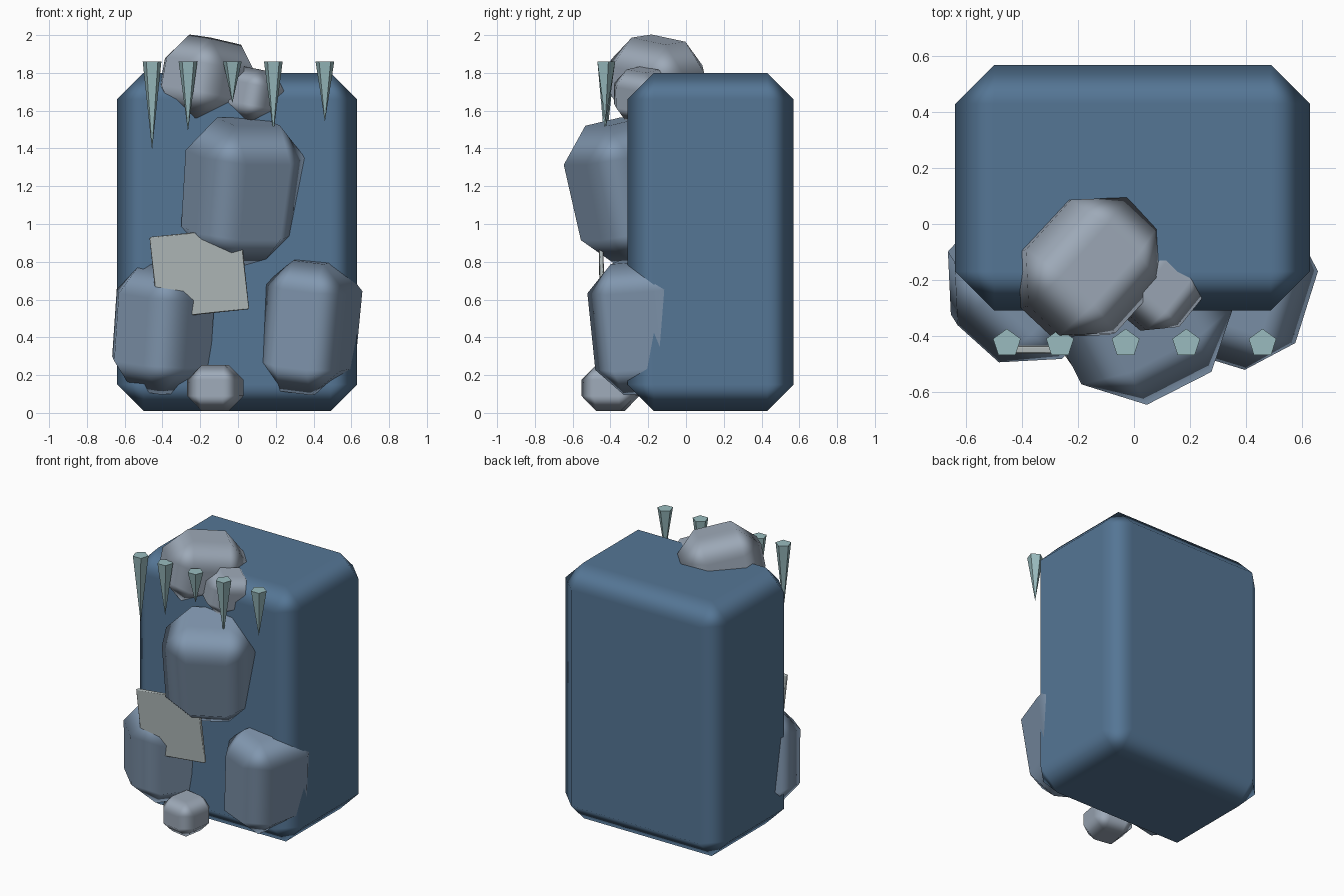
import bpy
from math import radians

if "Cube" in bpy.data.objects:
    bpy.data.objects.remove(bpy.data.objects["Cube"])


def material(name, rgb):
    m = bpy.data.materials.new(name)
    m.diffuse_color = (*rgb, 1)
    m.use_nodes = True
    m.node_tree.nodes["Principled BSDF"].inputs["Base Color"].default_value = m.diffuse_color
    return m


ICE = material("deep_ice", (0.09, 0.18, 0.30))
FROST = material("frosted_stone", (0.22, 0.31, 0.43))
PALE = material("pale_stone", (0.34, 0.40, 0.48))
PLATE = material("plate_grey", (0.42, 0.47, 0.47))
SPIKE = material("icicle_ice", (0.32, 0.50, 0.52))


def chunk(name, loc, size, bevel, mat, rot=(0, 0, 0), taper=1.0):
    """Chamfered box; taper narrows the bottom."""
    bpy.ops.mesh.primitive_cube_add(size=1, location=loc,
                                    rotation=[radians(a) for a in rot])
    ob = bpy.context.object
    ob.name = name
    for v in ob.data.vertices:
        k = taper if v.co.z < 0 else 1.0
        v.co = (v.co.x * size[0] * k, v.co.y * size[1] * k, v.co.z * size[2])
    bpy.ops.object.shade_smooth()
    b = ob.modifiers.new("chamfer", 'BEVEL')
    b.width = bevel
    b.segments = 1
    b.limit_method = 'NONE'
    b.harden_normals = True
    ob.data.materials.append(mat)
    return ob


# Main ice block
chunk("ice_block", (-0.005, 0.13, 0.905), (1.27, 0.88, 1.79), 0.14, ICE)

# Frozen figure: torso, thighs, head and smaller lumps
chunk("torso", (0.02, -0.31, 1.17), (0.62, 0.56, 0.76), 0.175, FROST, (12, 0, 27), 0.93)
chunk("left_leg", (-0.395, -0.217, 0.45), (0.52, 0.52, 0.68), 0.16, FROST, (2, 7, -42))
chunk("right_leg", (0.38, -0.21, 0.46), (0.46, 0.56, 0.70), 0.145, FROST, (4, 7, -17))
chunk("head", (-0.16, -0.155, 1.76), (0.44, 0.53, 0.44), 0.143, PALE, (-9, 6, -43))
chunk("shoulder_lump", (0.085, -0.23, 1.68), (0.28, 0.30, 0.28), 0.085, PALE, (-8, 8, -40))
chunk("foot_lump", (-0.12, -0.40, 0.132), (0.28, 0.29, 0.245), 0.08, PALE, (0, 0, -10))

# Thin plate held in front
chunk("plate", (-0.205, -0.447, 0.74), (0.485, 0.024, 0.435), 0.006, PLATE, (1, -6, 0))

# Row of icicles along the top front edge
for x, tip in ((-0.455, 1.39), (-0.265, 1.49), (-0.03, 1.64), (0.187, 1.48), (0.46, 1.54)):
    bpy.ops.mesh.primitive_cone_add(vertices=5, radius1=0, radius2=0.052,
                                    depth=1.86 - tip,
                                    location=(x, -0.427, (1.86 + tip) / 2))
    ob = bpy.context.object
    ob.name = "icicle"
    ob.data.materials.append(SPIKE)
